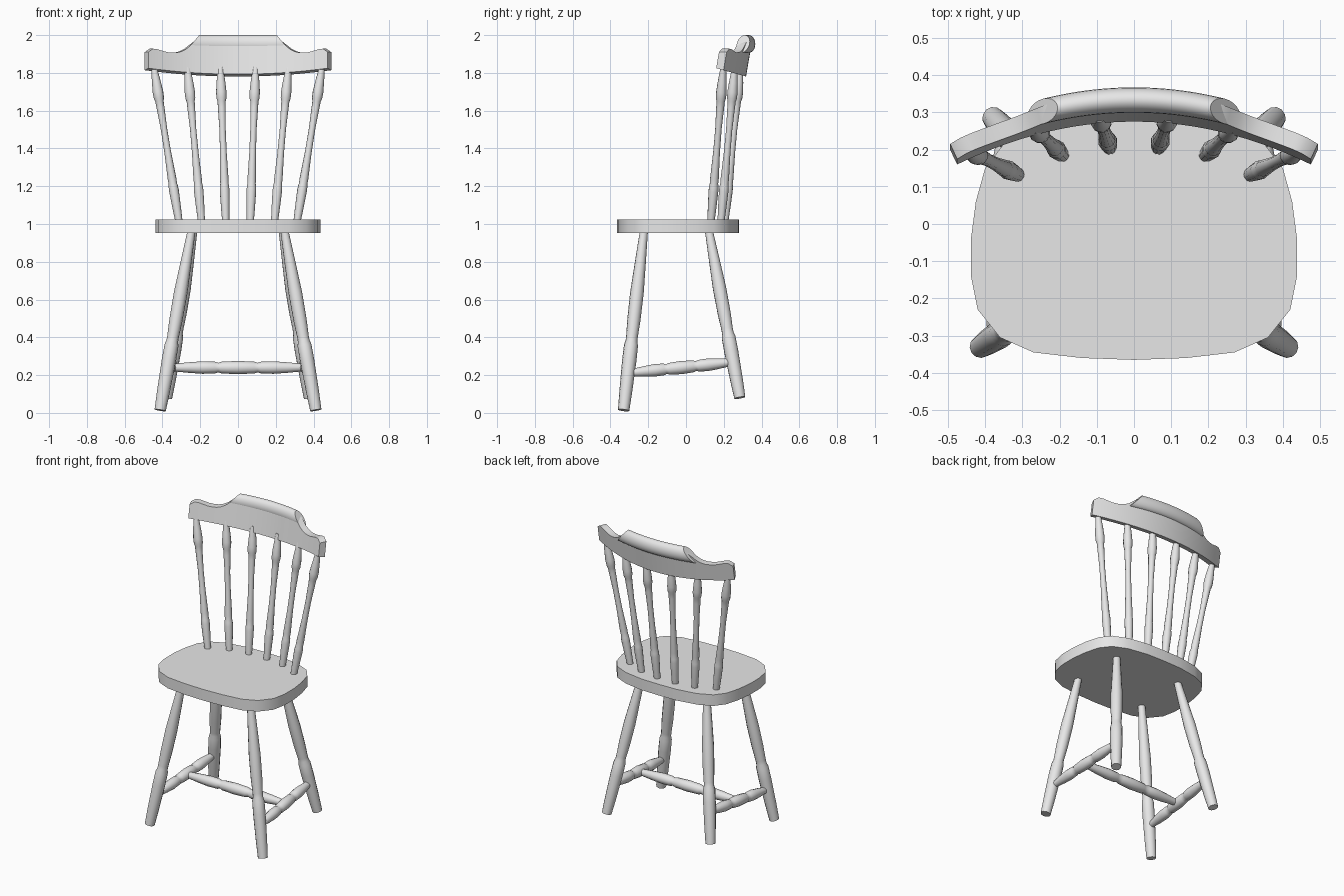
import bpy, bmesh, math
from mathutils import Vector

cube = bpy.data.objects.get("Cube")
if cube:
    bpy.data.objects.remove(cube, do_unlink=True)

wood = bpy.data.materials.new("plain_grey")
wood.use_nodes = True
GREY = (0.8, 0.8, 0.8, 1)
wood.diffuse_color = GREY
for node in wood.node_tree.nodes:
    if node.type == 'BSDF_PRINCIPLED':
        node.inputs["Base Color"].default_value = GREY


def finish(name, bm, angle=40):
    bmesh.ops.recalc_face_normals(bm, faces=bm.faces)
    mesh = bpy.data.meshes.new(name)
    bm.to_mesh(mesh)
    bm.free()
    mesh.materials.append(wood)
    obj = bpy.data.objects.new(name, mesh)
    bpy.context.collection.objects.link(obj)
    bpy.ops.object.select_all(action='DESELECT')
    obj.select_set(True)
    bpy.context.view_layer.objects.active = obj
    bpy.ops.object.shade_smooth_by_angle(angle=math.radians(angle))
    return obj


def loft(name, rings, angle=40):
    """Skin a list of closed point rings and cap both ends."""
    bm = bmesh.new()
    rows = [[bm.verts.new(p) for p in ring] for ring in rings]
    n = len(rows[0])
    for a, b in zip(rows, rows[1:]):
        for i in range(n):
            j = (i + 1) % n
            bm.faces.new((a[i], a[j], b[j], b[i]))
    bm.faces.new(rows[0])
    bm.faces.new(rows[-1])
    return finish(name, bm, angle)


def turned(name, start, end, profile, sides=12):
    """Turned rod from start to end; profile holds (fraction, radius)."""
    start, end = Vector(start), Vector(end)
    turn = (end - start).to_track_quat('Z', 'Y')
    rings = []
    for t, r in profile:
        centre = start.lerp(end, t)
        rings.append([centre + turn @ Vector((r * math.cos(k * math.tau / sides),
                                              r * math.sin(k * math.tau / sides), 0))
                      for k in range(sides)])
    return loft(name, rings, 50)


def interp(points, x):
    for (x0, y0), (x1, y1) in zip(points, points[1:]):
        if x <= x1:
            return y0 + (y1 - y0) * (x - x0) / (x1 - x0)
    return points[-1][1]


# Seat: rounded slab, half outline mirrored
half = [(0, -.365), (.14, -.36), (.27, -.345), (.36, -.305), (.42, -.23), (.438, -.14),
        (.438, -.04), (.425, .06), (.4, .15), (.35, .215), (.26, .255), (.13, .277), (0, .28)]
outline = half + [(-x, y) for x, y in half[-2:0:-1]]
loft("seat", [[(x, y, z) for x, y in outline] for z in (.952, 1.025)])

# Turning profiles
LEG = [(0, .03), (.1, .034), (.28, .038), (.36, .037), (.385, .031), (.41, .031),
       (.5, .035), (.65, .036), (.82, .029), (1, .021)]
SPINDLE = [(0, .019), (.1, .023), (.2, .026), (.23, .025), (.25, .022), (.28, .023),
           (.45, .018), (.6, .017), (.74, .021), (.78, .022), (.8, .027), (.84, .028),
           (.9, .024), (1, .015)]
STRETCHER = [(0, .018), (.14, .028), (.24, .033), (.33, .031), (.355, .025), (.38, .031),
             (.5, .035), (.62, .031), (.645, .025), (.67, .031), (.76, .033), (.86, .028), (1, .018)]

for side, s in (("left", 1), ("right", -1)):
    # Legs and side stretcher
    turned(f"front_{side}_leg", (s * .412, -.33, .014), (s * .245, -.222, .97), LEG)
    turned(f"rear_{side}_leg", (s * .378, .285, .08), (s * .235, .12, .97), LEG)
    turned(f"{side}_stretcher", (s * .376, -.295, .212), (s * .348, .245, .268), STRETCHER)
    # Back spindles
    for i, (x0, y0, x1, y1) in enumerate([(.065, .205, .093, .288), (.193, .185, .267, .258),
                                          (.312, .132, .445, .198)]):
        turned(f"{side}_spindle_{i + 1}", (s * x0, y0, 1.01), (s * x1, y1, 1.83), SPINDLE)
turned("middle_stretcher", (-.36, -.025, .24), (.36, -.025, .24), STRETCHER)

# Crest rail: bowed, leaning board with a shaped upper edge
BOW, SPAN, THICK, LEAN = .115, .475, .043, .17
TOP = [(0, 1.975), (.21, 1.975), (.235, 1.96), (.26, 1.937), (.285, 1.918), (.32, 1.907),
       (.365, 1.907), (.4, 1.917), (.435, 1.928), (.46, 1.928), (.475, 1.91)]


def bow(x):
    return -BOW * (x / SPAN) ** 2


def rail_section(x):
    top = interp(TOP, abs(x))
    normal = Vector((2 * BOW * x / SPAN ** 2, 1, 0)).normalized() * THICK
    front = Vector((x, .275 + bow(x), 0))
    ring = []
    for p, up in ((front, False), (front, True), (front + normal, True), (front + normal, False)):
        low = 1.825 - .28 * (p.y - .16)
        z = top if up else low
        ring.append((p.x, p.y + LEAN * (z - low), z))
    return ring


stations = [SPAN * (i / 38 * 2 - 1) for i in range(39)]
loft("crest_rail", [rail_section(x) for x in stations])

# Rolled pad along the top of the rail, with slanted ends
rings = []
for i in range(25):
    f = i / 12 - 1
    ring = []
    for k in range(20):
        a = k * math.tau / 20
        z = 1.953 + .047 * math.sin(a)
        x = f * (.205 + (2 - z) * .85)
        ring.append((x, .333 + .034 * math.cos(a) + bow(x), z))
    rings.append(ring)
loft("crest_roll", rings)
